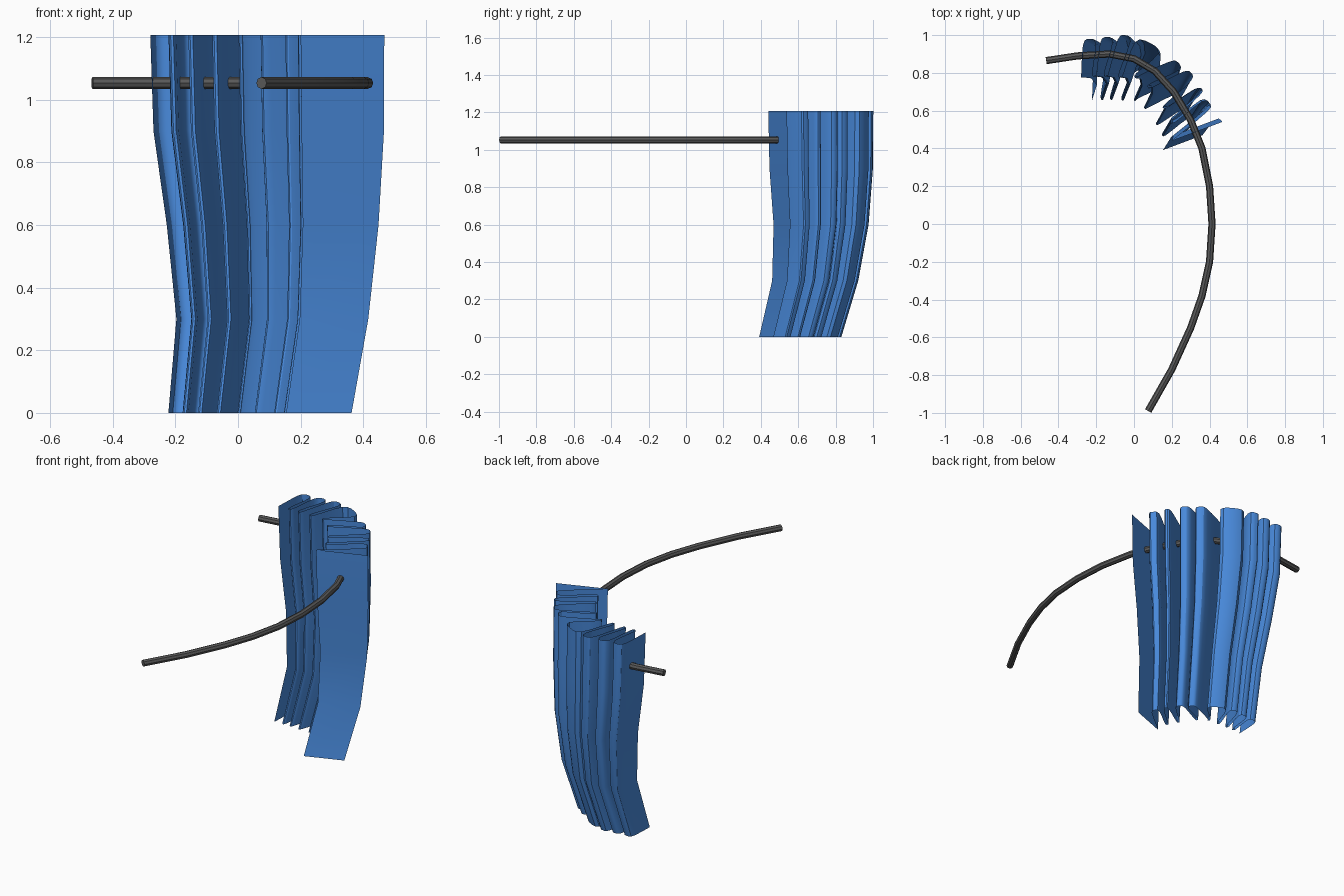
import bpy
from mathutils import Vector

cube = bpy.data.objects.get("Cube")
if cube:
    bpy.data.objects.remove(cube)


def make_material(name, rgb):
    mat = bpy.data.materials.new(name)
    mat.use_nodes = True
    mat.diffuse_color = (*rgb, 1)
    mat.node_tree.nodes["Principled BSDF"].inputs["Base Color"].default_value = (*rgb, 1)
    return mat


def select_only(obj):
    bpy.ops.object.select_all(action="DESELECT")
    obj.select_set(True)
    bpy.context.view_layer.objects.active = obj


def catmull(p0, p1, p2, p3, t):
    return 0.5 * (2 * p1 + (p2 - p0) * t + (2 * p0 - 5 * p1 + 4 * p2 - p3) * t * t
                  + (3 * p1 - p0 - 3 * p2 + p3) * t ** 3)


def smooth_path(points, steps):
    """Rounded path through the given points."""
    padded = [points[0]] + points + [points[-1]]
    path = [catmull(*padded[i:i + 4], k / steps)
            for i in range(len(points) - 1) for k in range(steps)]
    return path + [points[-1]]


blue = make_material("blue cloth", (0.065, 0.25, 0.70))
grey = make_material("dark grey metal", (0.10, 0.10, 0.10))

# Curved rod
rod_points = [(-0.465, 0.865), (-0.3, 0.89), (-0.13, 0.9), (0, 0.875), (0.11, 0.81),
              (0.21, 0.7), (0.3, 0.55), (0.36, 0.4), (0.4, 0.2), (0.413, 0),
              (0.4, -0.2), (0.36, -0.38), (0.3, -0.55), (0.2, -0.77), (0.075, -0.99)]
curve = bpy.data.curves.new("curtain_rod", "CURVE")
curve.dimensions = "3D"
curve.bevel_depth = 0.019
curve.bevel_resolution = 2
curve.use_fill_caps = True
spline = curve.splines.new("POLY")
spline.points.add(len(rod_points) - 1)
for point, (x, y) in zip(spline.points, rod_points):
    point.co = (x, y, 1.053, 1)
rod = bpy.data.objects.new("curtain_rod", curve)
bpy.context.collection.objects.link(rod)
curve.materials.append(grey)
select_only(rod)
bpy.ops.object.convert(target="MESH")
bpy.ops.object.shade_smooth_by_angle()

# Curtain pleats: outer and inner fold tips alternate along the rod
start, end = Vector((-0.28, 0.775)), Vector((0.467, 0.54))
outer = [(-0.24, 0.98), (-0.15, 0.99), (-0.05, 1.0), (0.08, 0.96),
         (0.225, 0.86), (0.3, 0.8), (0.36, 0.71), (0.4, 0.635)]
outer_width = [0.034, 0.033, 0.033, 0.068, 0.035, 0.033, 0.02, 0.03]
inner = [(-0.21, 0.78), (-0.147, 0.78), (-0.07, 0.775), (0.013, 0.77),
         (0.077, 0.72), (0.154, 0.615), (0.192, 0.545), (0.2, 0.44)]


def fold(tips, i, width, depth):
    """Three points that round off one fold tip."""
    tip = Vector(tips[i])
    along = Vector(tips[min(i + 1, len(tips) - 1)]) - Vector(tips[max(i - 1, 0)])
    along.normalize()
    outward = Vector((-along.y, along.x))
    return [tip - along * width - outward * depth, tip,
            tip + along * width - outward * depth]


section = [start]
for i, width in enumerate(outer_width):
    section += fold(outer, i, width, 0.03)
    section += fold(inner, i, 0.012, -0.025) if i < len(inner) - 1 else [Vector(inner[i])]
section = smooth_path(section, 3)
section.append(end)

# Each level of the cloth: height, scale, x shift, y shift
levels = [(0, 0.783, -0.003, 0.047), (0.3, 0.82, 0.033, 0.1), (0.6, 0.905, 0.026, 0.07),
          (0.9, 0.985, 0.006, 0.013), (1.207, 1, 0, 0)]
verts = [(p.x * s + dx, p.y * s + dy, z) for z, s, dx, dy in levels for p in section]
n = len(section)
faces = [(r * n + c, r * n + c + 1, (r + 1) * n + c + 1, (r + 1) * n + c)
         for r in range(len(levels) - 1) for c in range(n - 1)]
mesh = bpy.data.meshes.new("curtain")
mesh.from_pydata(verts, [], faces)
mesh.materials.append(blue)
curtain = bpy.data.objects.new("curtain", mesh)
bpy.context.collection.objects.link(curtain)
select_only(curtain)
bpy.ops.object.shade_smooth_by_angle()
